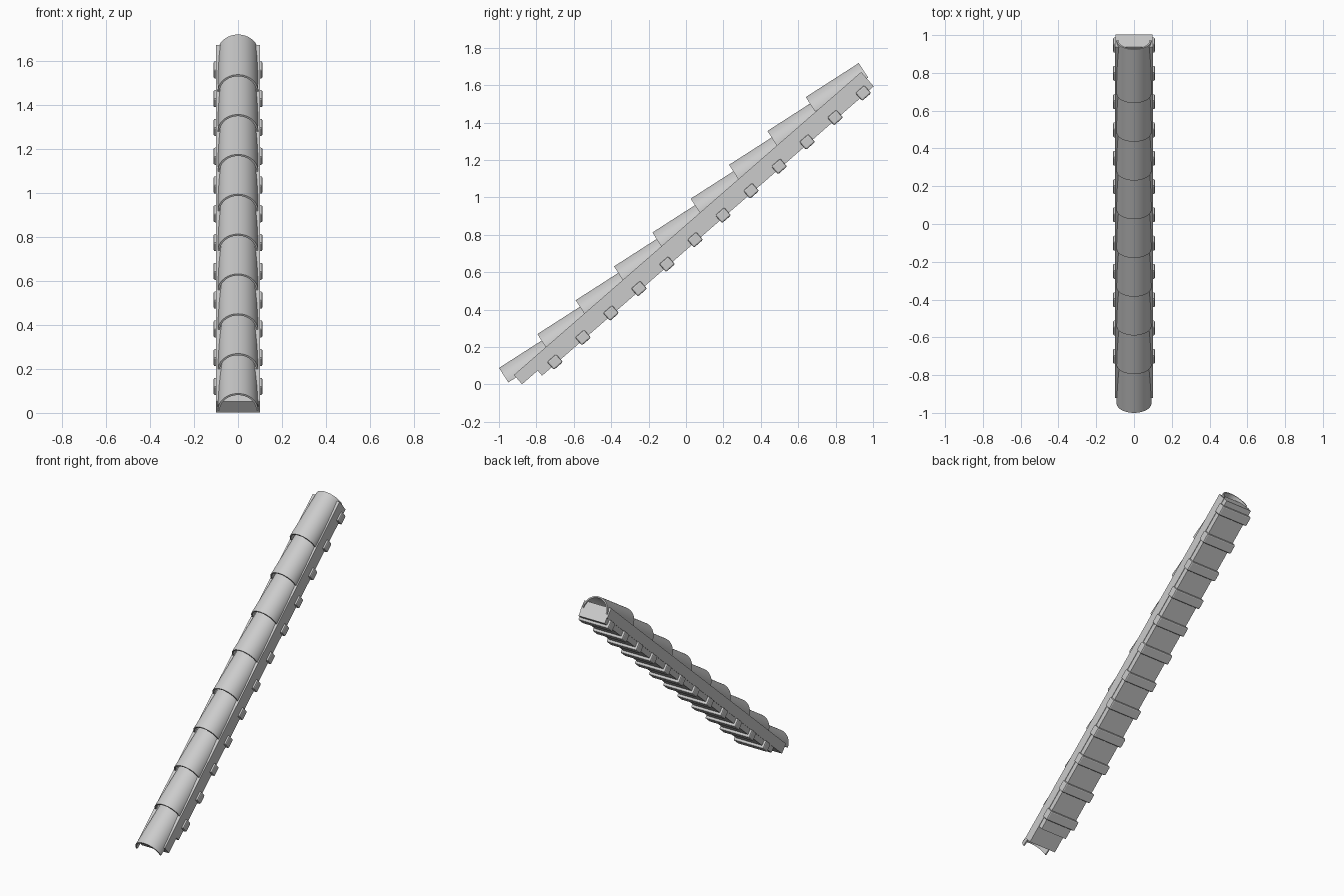
import bpy, bmesh
from math import radians, cos, sin, pi
from mathutils import Matrix, Vector

cube = bpy.data.objects.get("Cube")
if cube:
    bpy.data.objects.remove(cube, do_unlink=True)

grey = bpy.data.materials.new("plain grey")
grey.use_nodes = True
grey.diffuse_color = (0.6, 0.6, 0.6, 1)
grey.node_tree.nodes["Principled BSDF"].inputs["Base Color"].default_value = grey.diffuse_color

# Slope frame: y runs up the beam's top face, z is perpendicular to it
SLOPE = Matrix.Translation((0, -0.92, 0.051)) @ Matrix.Rotation(radians(41.1), 4, 'X')


def add_object(name, bm, matrix):
    mesh = bpy.data.meshes.new(name)
    bm.to_mesh(mesh)
    bm.free()
    mesh.materials.append(grey)
    obj = bpy.data.objects.new(name, mesh)
    obj.matrix_world = matrix
    bpy.context.collection.objects.link(obj)
    return obj


def box(name, half_width, y0, y1, z0, z1, bevel=0):
    bm = bmesh.new()
    bmesh.ops.create_cube(bm, size=1)
    bmesh.ops.scale(bm, verts=bm.verts, vec=(2 * half_width, y1 - y0, z1 - z0))
    bmesh.ops.translate(bm, verts=bm.verts, vec=(0, (y0 + y1) / 2, (z0 + z1) / 2))
    obj = add_object(name, bm, SLOPE)
    if bevel:
        mod = obj.modifiers.new("soft edges", 'BEVEL')
        mod.width, mod.segments = bevel, 2
    return obj


def tile(name, start, radius=0.092, length=0.337, wall=0.009, steps=24):
    # Half-round shell, closed by its wall thickness
    bm = bmesh.new()
    rings = []
    for y in (0, length):
        for r in (radius, radius - wall):
            rings.append([bm.verts.new((r * cos(pi * i / steps), y, r * sin(pi * i / steps)))
                          for i in range(steps + 1)])
    low_out, low_in, high_out, high_in = rings
    loop = [low_out, high_out, high_in, low_in]
    for a, b in zip(loop, loop[1:] + loop[:1]):
        for i in range(steps):
            bm.faces.new((a[i], b[i], b[i + 1], a[i + 1]))
    for i in (0, steps):
        bm.faces.new([ring[i] for ring in loop])
    bmesh.ops.recalc_face_normals(bm, faces=bm.faces)
    obj = add_object(name, bm, Matrix.Translation(start) @ Matrix.Rotation(radians(32.7), 4, 'X'))
    bpy.ops.object.select_all(action='DESELECT')
    obj.select_set(True)
    bpy.context.view_layer.objects.active = obj
    bpy.ops.object.shade_smooth_by_angle(angle=radians(30))


# Sloping beam with a thinner plank under it
box("ridge_beam", 0.1, 0, 2.464, -0.066, 0)
box("under_plank", 0.097, 0.111, 2.464, -0.102, -0.066)

# Cross battens under the plank
for i in range(12):
    s = 0.211 + 0.1988 * i
    box(f"batten_{i + 1}", 0.112, s - 0.032, s + 0.032, -0.12, -0.064, 0.008)

# Overlapping half-round tiles
for i in range(9):
    tile(f"ridge_tile_{i + 1}", Vector((0, -0.95, 0.011)) + i * Vector((0, 0.205, 0.181)))
